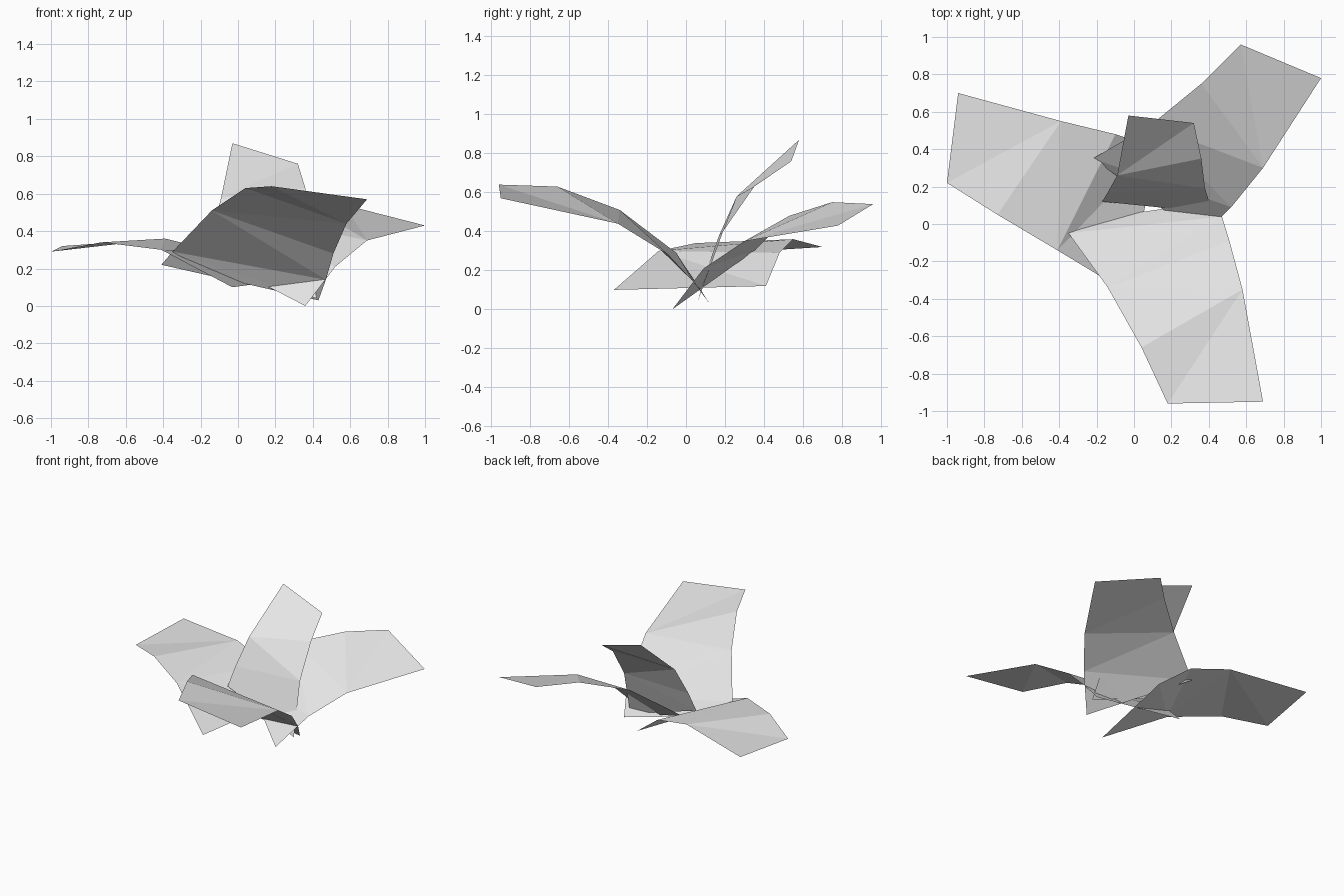
import bpy
import bmesh
from mathutils import Vector

# Remove the default cube only
default_cube = bpy.data.objects.get("Cube")
if default_cube:
    bpy.data.objects.remove(default_cube, do_unlink=True)


def make_material(name, colour):
    material = bpy.data.materials.new(name)
    material.use_nodes = True
    material.diffuse_color = colour
    shader = material.node_tree.nodes["Principled BSDF"]
    shader.inputs["Base Color"].default_value = colour
    return material


def make_leaf(name, first_edge, second_edge, material):
    """Loft a thin flat-faced leaf between two edge paths, root to tip."""
    bm = bmesh.new()
    first = [bm.verts.new(Vector(point)) for point in first_edge]
    second = [bm.verts.new(Vector(point)) for point in second_edge]
    for row in range(len(first) - 1):
        bm.faces.new((first[row], second[row], second[row + 1], first[row + 1]))

    # Fold every twisted panel along one diagonal, with the upper side outward
    bmesh.ops.triangulate(bm, faces=bm.faces[:])
    bm.normal_update()
    if sum(face.normal.z for face in bm.faces) < 0:
        bmesh.ops.reverse_faces(bm, faces=bm.faces[:])

    mesh = bpy.data.meshes.new(name)
    bm.to_mesh(mesh)
    bm.free()
    mesh.materials.append(material)
    leaf = bpy.data.objects.new(name, mesh)
    bpy.context.collection.objects.link(leaf)
    return leaf


leaf_grey = make_material("pale grey leaf", (.8, .8, .8, 1))

# Wide leaf arching forward
make_leaf(
    "front_leaf",
    [(-.41, 0, .22), (-.35, -.05, .29), (-.14, -.34, .51), (.04, -.66, .63), (.18, -.96, .64)],
    [(.43, .12, .03), (.47, .04, .14), (.51, -.09, .28), (.58, -.35, .44), (.69, -.95, .57)],
    leaf_grey)

# Low leaf spreading sideways
make_leaf(
    "side_leaf",
    [(-.03, -.37, .1), (-.41, -.14, .3), (-.73, .05, .34), (-1, .22, .29)],
    [(.12, .41, .12), (-.1, .48, .29), (-.39, .55, .36), (-.94, .7, .32)],
    leaf_grey)

# Leaf reaching back toward the corner
make_leaf(
    "back_corner_leaf",
    [(-.22, .35, .3), (.09, .53, .48), (.36, .75, .55), (.57, .96, .54)],
    [(.36, -.07, 0), (.52, .09, .21), (.69, .3, .35), (1, .78, .43)],
    leaf_grey)

# Tall upright leaf
make_leaf(
    "upright_leaf",
    [(-.17, .12, .24), (-.14, .17, .38), (-.09, .26, .58), (-.03, .58, .87)],
    [(.42, .06, .04), (.38, .19, .4), (.36, .35, .63), (.32, .54, .76)],
    leaf_grey)
